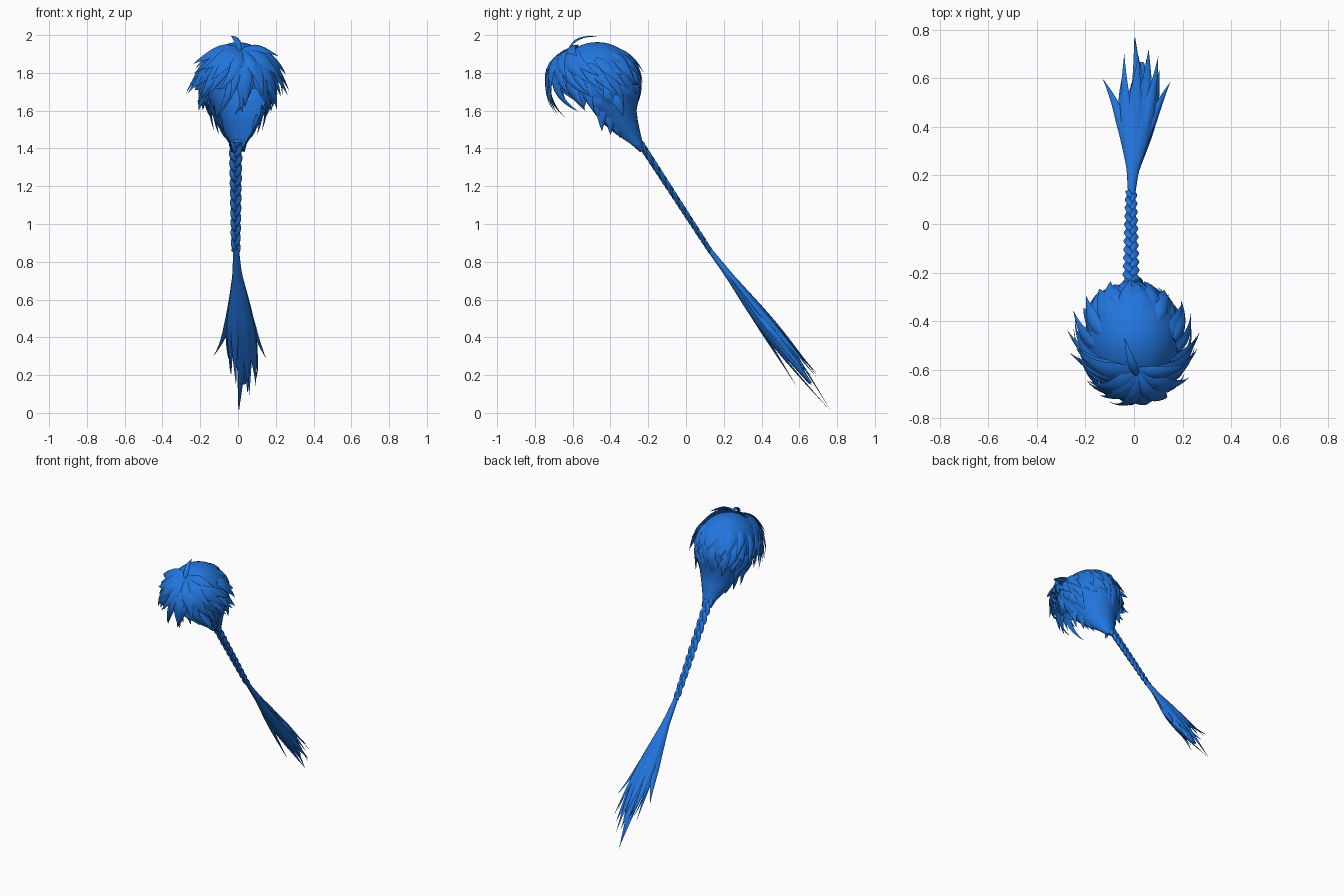
import bpy, bmesh, math, random
from mathutils import Vector

if "Cube" in bpy.data.objects:
    bpy.data.objects.remove(bpy.data.objects["Cube"])

random.seed(11)
blue = bpy.data.materials.new("blue_hair")
blue.diffuse_color = (0.016, 0.18, 0.73, 1)
blue.use_nodes = True
blue.node_tree.nodes["Principled BSDF"].inputs["Base Color"].default_value = blue.diffuse_color
R = random.uniform


def finish(name, bm, angle=50):
    bmesh.ops.recalc_face_normals(bm, faces=bm.faces)
    me = bpy.data.meshes.new(name)
    bm.to_mesh(me)
    bm.free()
    ob = bpy.data.objects.new(name, me)
    bpy.context.collection.objects.link(ob)
    me.materials.append(blue)
    bpy.ops.object.select_all(action='DESELECT')
    ob.select_set(True)
    bpy.context.view_layer.objects.active = ob
    bpy.ops.object.shade_smooth_by_angle(angle=math.radians(angle))
    return ob


def bridge(bm, rings, closed=True):
    n = len(rings[0])
    for a, b in zip(rings, rings[1:]):
        for i in range(n if closed else n - 1):
            j = (i + 1) % n
            bm.faces.new((a[i], a[j], b[j], b[i]))


def bezier(pts, n):
    # smooth path pulled by its control points
    out = []
    for k in range(n + 1):
        p, t = [Vector(q) for q in pts], k / n
        while len(p) > 1:
            p = [a.lerp(b, t) for a, b in zip(p, p[1:])]
        out.append(p[0])
    return out


def lock(bm, path, out, width, thick, root=0.5, peak=0.4):
    # pointed strand with a domed cross-section; out(p) gives the outer side
    n, rings = len(path) - 1, []
    for k in range(n):
        s = k / n
        w = root + (1 - root) * math.sin(s / peak * math.pi / 2) if s < peak \
            else 1 - ((s - peak) / (1 - peak)) ** 1.25
        tan = (path[k + 1] - path[max(k - 1, 0)]).normalized()
        side = tan.cross(out(path[k])).normalized()
        up = side.cross(tan)
        rings.append([bm.verts.new(path[k] + side * (u * w * width) + up * (v * w * thick))
                      for u, v in ((-1, 0), (-.55, .7), (0, 1), (.55, .7), (1, 0), (0, -.4))])
    bridge(bm, rings)
    bm.faces.new(rings[0])
    tip = bm.verts.new(path[-1])
    for i in range(6):
        bm.faces.new((rings[-1][i], rings[-1][(i + 1) % 6], tip))


# Head ellipsoid and a crown that is tipped forwards
C, RX, RY, RZ = Vector((0, -0.47, 1.745)), 0.195, 0.225, 0.218
TILT = math.radians(36)
POLE = Vector((0.08, -math.sin(TILT), math.cos(TILT))).normalized()
FWD = Vector((0, -math.cos(TILT), -math.sin(TILT)))


def on_head(az, t, lift):
    d = POLE * math.cos(t) + (FWD * math.cos(az) + Vector((math.sin(az), 0, 0))) * math.sin(t)
    return C + Vector((d.x * RX, d.y * RY, d.z * RZ)) * (1 + lift)


def head_out(p):
    return (p - C).normalized()


def head_lock(bm, az, t0, t1, width, flare, swirl=0.0, bulge=0.0, base=0.0):
    path = []
    for k in range(10):
        s = k / 9
        t = math.radians(t0 + (t1 - t0) * s)
        lift = base + flare * s ** 2.2 + bulge * math.sin(min(1, s * 1.6) * math.pi / 2)
        path.append(on_head(az + swirl * s * s, t, lift))
    lock(bm, path, head_out, width, 0.012)


# Smooth cap with the face left open
bm = bmesh.new()
bmesh.ops.create_uvsphere(bm, u_segments=40, v_segments=24, radius=1)
for v in bm.verts:
    v.co = C + Vector((v.co.x * RX, v.co.y * RY, v.co.z * RZ))
gone = [f for f in bm.faces if f.calc_center_median().z < 1.66
        or (f.calc_center_median().y < -0.5 and f.calc_center_median().z < 1.72)]
bmesh.ops.delete(bm, geom=gone, context='FACES')
finish("hair_cap", bm)

# Nape gathering into the braid, open towards the face
bm = bmesh.new()
rings = []
for cy, z, rx, ry in ((-.465, 1.74, .192, .222), (-.45, 1.67, .175, .195), (-.42, 1.60, .142, .152),
                      (-.385, 1.54, .112, .125), (-.33, 1.48, .076, .083), (-.275, 1.43, .042, .04),
                      (-.235, 1.385, .03, .015)):
    rings.append([bm.verts.new((rx * math.cos(a), cy + ry * math.sin(a), z))
                  for a in [math.radians(-28 + 236 * i / 20) for i in range(21)]])
bridge(bm, rings, closed=False)
nape = finish("nape_hair", bm)
mod = nape.modifiers.new("thickness", 'SOLIDIFY')
mod.thickness = 0.006

# Back and side locks: roots sunk in the cap, only the spiky tips stand out
bm = bmesh.new()
for count, t0, t1, width, flare in ((14, 98, 148, .032, .09), (13, 78, 128, .036, .11),
                                    (10, 62, 108, .04, .13)):
    for i in range(count):
        az = math.radians(62 + 236 * (i + 0.5) / count) + R(-.09, .09)
        back = (1 - math.cos(az)) / 2
        side = abs(math.sin(az))
        end = t1 - 14 * (1 - back) + R(-14, 12)
        head_lock(bm, az, t0, end, width * R(.7, 1.15), flare * (.4 + .9 * side) + R(0, .06),
                  R(-.22, .22), base=-.06, bulge=.05)
finish("back_locks", bm, 40)

# Fringe swept out from the crown
bm = bmesh.new()
for count, t0, t1, width, bulge in ((13, 20, 98, .032, .12), (10, 8, 82, .038, .17), (7, 2, 62, .042, .19)):
    for i in range(count):
        a = -95 + 190 * (i + 0.5) / count
        az = math.radians(a) + R(-.12, .12)
        front = math.cos(az) * .5 + .5
        head_lock(bm, az, t0, t1 + R(-12, 9), width * R(.75, 1.15),
                  .05 + .2 * (1 - front) + R(0, .09), R(-.5, .1) if a < 20 else R(-.1, .4),
                  bulge=bulge * (.3 + .7 * front))
finish("fringe", bm, 40)

# Side flicks that stand out at ear height
bm = bmesh.new()
for s in (-1, 1):
    for az, t0, t1, fl in ((70, 40, 90, .34), (86, 45, 98, .36), (100, 60, 112, .30), (58, 55, 104, .22),
                           (118, 60, 110, .2)):
        head_lock(bm, s * math.radians(az + R(-6, 6)), t0, t1 + R(-6, 6), .032, fl, .05 * s, .06)
# cowlick on top
lock(bm, bezier([(.01, -.62, 1.92), (.0, -.60, 1.975), (-.02, -.54, 2.0), (-.04, -.465, 1.99)], 8),
     lambda p: Vector((0, -.3, 1)), .018, .008)
finish("side_flicks", bm, 40)

# Short wisps along the lower edge of the nape
bm = bmesh.new()
for s in (-1, 1):
    for x, y, z, ex, ey, ez in ((.16, -.49, 1.70, .14, -.46, 1.555), (.145, -.45, 1.66, .125, -.445, 1.49),
                                (.125, -.40, 1.63, .10, -.40, 1.47), (.10, -.37, 1.58, .07, -.35, 1.455),
                                (.165, -.38, 1.70, .15, -.33, 1.57), (.17, -.55, 1.74, .155, -.54, 1.61)):
        path = bezier([(s * x, y, z), (s * (x + ex) * .55, (y + ey) / 2, (z + ez) / 2), (s * ex, ey, ez)], 7)
        lock(bm, path, lambda p: Vector((p.x * 2, p.y + .45, 0)).normalized(), .028, .01)
finish("nape_wisps", bm, 40)

# Flat three-strand braid
A, B = Vector((0, -.25, 1.44)), Vector((0, .13, .855))
axis = (B - A).normalized()
flat_normal = Vector((1, 0, 0)).cross(axis)
bm = bmesh.new()
for strand in range(3):
    rings = []
    for k in range(97):
        s = k / 96
        ph = s * math.tau * 3.7 + strand * math.tau / 3
        r = .019 * (1 - .35 * s)
        c = A.lerp(B, s) + Vector((-.012 + .018 * (1 - .3 * s) * math.sin(ph), 0, 0)) \
            + flat_normal * (.005 * math.sin(2 * ph))
        rings.append([bm.verts.new(c + Vector((r * math.cos(a), 0, 0)) + flat_normal * (r * .75 * math.sin(a)))
                      for a in [math.tau * i / 8 for i in range(8)]])
    bridge(bm, rings)
    bm.faces.new(rings[0])
    bm.faces.new(rings[-1])
finish("braid", bm)

# Tail core: a slim spindle opening out below the braid
BODY = ((-.01, .115, .875, .014, .012), (-.006, .2, .765, .023, .018), (.003, .3, .632, .038, .028),
        (.01, .4, .500, .054, .038), (.016, .48, .395, .06, .036), (.03, .57, .275, .042, .022),
        (.03, .66, .155, .012, .008))


def body_point(i, a, grow=1.0):
    x, y, z, rx, rn = BODY[i]
    return Vector((x + rx * grow * math.cos(a), y, z)) + flat_normal * (rn * grow * math.sin(a))


bm = bmesh.new()
rings = [[bm.verts.new(body_point(i, math.tau * k / 14)) for k in range(14)] for i in range(len(BODY))]
bridge(bm, rings)
bm.faces.new(rings[0])
bm.faces.new(rings[-1])
finish("tail_core", bm, 60)

# Tail locks lying on the core: angle round it, tip position, width
bm = bmesh.new()
for deg, tx, ty, tz, w in ((80, .0, .77, .005, .036), (280, .005, .765, .01, .036), (60, .06, .72, .09, .036),
                           (20, .105, .635, .205, .036), (330, .095, .67, .14, .034), (5, .15, .585, .285, .02),
                           (178, -.13, .60, .30, .022), (140, -.04, .70, .20, .026),
                           (215, -.035, .66, .20, .026), (165, -.05, .60, .28, .024),
                           (240, -.01, .585, .14, .022), (100, .02, .69, .20, .032),
                           (40, .10, .69, .19, .026), (300, .05, .68, .10, .034)):
    a = math.radians(deg)
    path = bezier([body_point(1, a, .7), body_point(3, a, .9), body_point(4, a, 1.3), (tx, ty, tz)], 10)
    lock(bm, path, lambda p, a=a: (Vector((.4 * math.cos(a), 0, 0)) + flat_normal * (
        math.sin(a) if abs(math.sin(a)) > .3 else .6)).normalized(), w, .012, root=.2, peak=.5)
finish("tail_locks", bm, 40)
